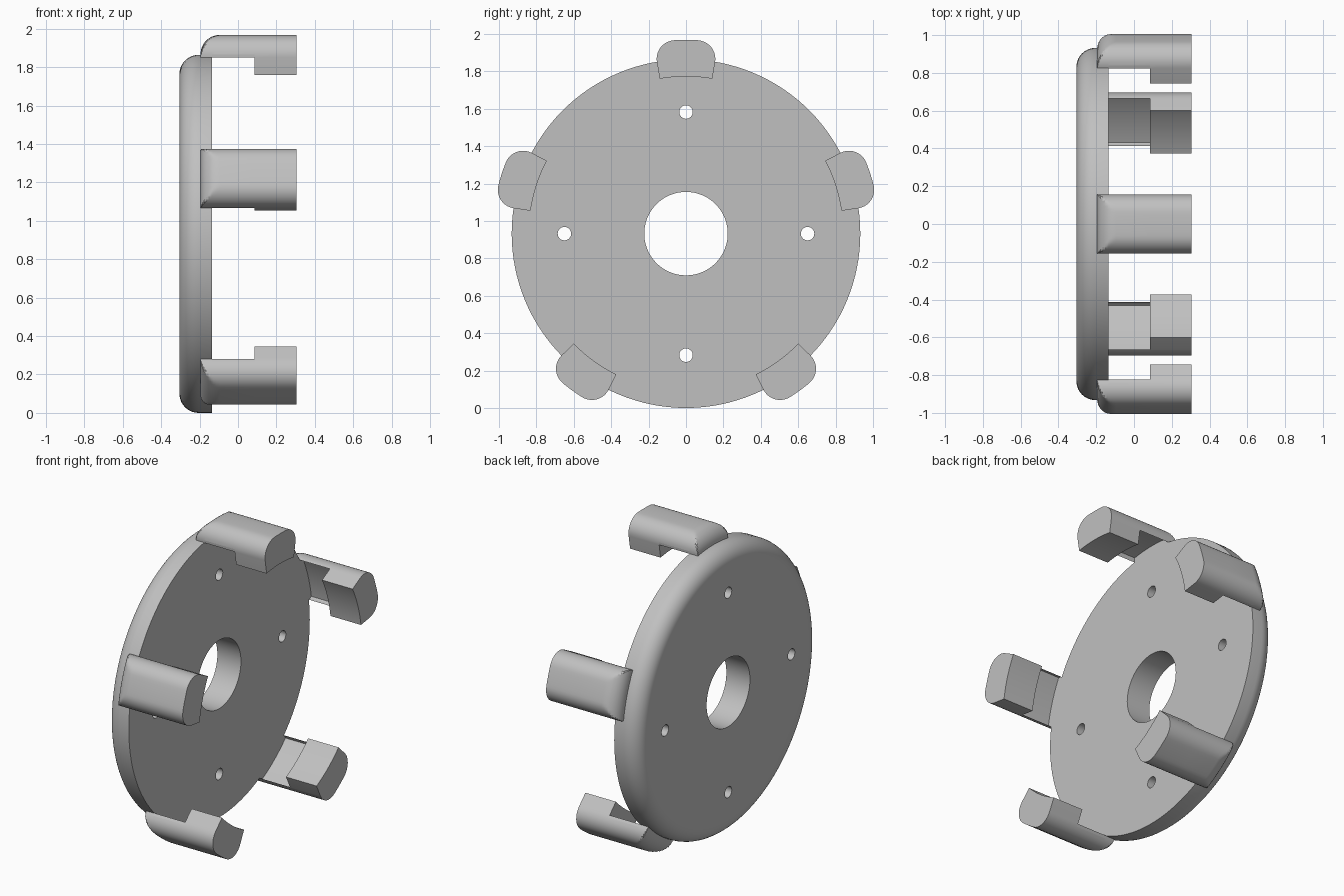
import bpy, bmesh
from math import sin, cos, asin, atan2, hypot, pi, sqrt, radians
from mathutils import Matrix, Vector

cube = bpy.data.objects.get("Cube")
if cube:
    bpy.data.objects.remove(cube)

CENTRE_Z = 0.932
DISC_R, HOLE_R = 0.932, 0.223
BACK_X, FACE_X = -0.305, -0.135
ARM_START, STEP_X, ARM_END = -0.195, 0.085, 0.305
OUTER_R, THIN_R, TIP_R = 1.036, 0.961, 0.84
HALF_ANGLE, FILLET, STEPS = 0.168, 0.1, 10

grey = bpy.data.materials.new("light grey")
grey.use_nodes = True
grey.diffuse_color = (0.53, 0.53, 0.53, 1)
grey.node_tree.nodes["Principled BSDF"].inputs["Base Color"].default_value = grey.diffuse_color


def finish(bm, name):
    """Turn a bmesh into a named object with clean normals."""
    bmesh.ops.remove_doubles(bm, verts=bm.verts, dist=1e-5)
    bmesh.ops.recalc_face_normals(bm, faces=bm.faces)
    mesh = bpy.data.meshes.new(name)
    bm.to_mesh(mesh)
    bm.free()
    obj = bpy.data.objects.new(name, mesh)
    bpy.context.collection.objects.link(obj)
    mesh.materials.append(grey)
    return obj


def smooth(obj):
    bpy.ops.object.select_all(action='DESELECT')
    obj.select_set(True)
    bpy.context.view_layer.objects.active = obj
    bpy.ops.object.shade_smooth_by_angle(angle=radians(25))


# Disc: a rounded plate turned about the x axis, with a centre hole
profile = [(FACE_X, HOLE_R), (BACK_X, HOLE_R)]
for i in range(STEPS + 1):
    t = i / STEPS * pi / 2
    profile.append((BACK_X + FILLET * (1 - cos(t)), DISC_R - FILLET * (1 - sin(t))))
profile.append((FACE_X, DISC_R))
bm = bmesh.new()
verts = [bm.verts.new((x, 0, r)) for x, r in profile]
edges = [bm.edges.new((verts[i - 1], verts[i])) for i in range(len(verts))]
bmesh.ops.spin(bm, geom=verts + edges, cent=(0, 0, 0), axis=(1, 0, 0),
               angle=2 * pi, steps=128, use_merge=True)
disc = finish(bm, "disc")
disc.location.z = CENTRE_Z

# Four screw holes through the disc
bm = bmesh.new()
for k in range(4):
    a = k * pi / 2
    place = Matrix.Translation((BACK_X, 0.65 * cos(a), 0.65 * sin(a))) @ Matrix.Rotation(pi / 2, 4, 'Y')
    bmesh.ops.create_cone(bm, cap_ends=True, segments=32, radius1=0.036,
                          radius2=0.036, depth=1, matrix=place)
cutter = finish(bm, "screw_hole_cutter")
cutter.location.z = CENTRE_Z
cutter.hide_render = True
cut = disc.modifiers.new("screw_holes", 'BOOLEAN')
cut.operation, cut.object, cut.solver = 'DIFFERENCE', cutter, 'EXACT'
bpy.context.view_layer.objects.active = disc
bpy.ops.object.modifier_apply(modifier=cut.name)
bpy.data.objects.remove(cutter)
smooth(disc)

# Arm cross-section: (angle, radius) pairs with rounded outer corners
round_r = OUTER_R - FILLET
round_angle = HALF_ANGLE - asin(FILLET / round_r)
corner = []
for i in range(STEPS + 1):
    d = HALF_ANGLE + pi / 2 + (round_angle - HALF_ANGLE - pi / 2) * i / STEPS
    px = round_r * cos(round_angle) + FILLET * cos(d)
    py = round_r * sin(round_angle) + FILLET * sin(d)
    corner.append((atan2(py, px), hypot(px, py)))
middle = [(round_angle * k / 3, OUTER_R) for k in (2, 1, 0, -1, -2)]
section = corner + middle + [(-a, r) for a, r in reversed(corner)]

# Stations along the arm: (x, outer limit, inner radius)
base_r = DISC_R - 0.03
stations = [(ARM_START, round_r, base_r)]
for a, r in corner:
    rise = r - round_r
    if rise > 1e-4:
        x = ARM_START + FILLET - sqrt(max(0, FILLET ** 2 - rise ** 2))
        stations.append((x, r, base_r))
# Split the rounded end where the foot stops at the disc face
foot = FACE_X - 0.001
limit = round_r + sqrt(FILLET ** 2 - (ARM_START + FILLET - foot) ** 2)
stations = ([s for s in stations if s[0] < foot]
            + [(foot, limit, base_r), (foot, limit, THIN_R)]
            + [(x, r, THIN_R) for x, r, _ in stations if x > foot]
            + [(STEP_X, OUTER_R, THIN_R), (STEP_X, OUTER_R, TIP_R), (ARM_END, OUTER_R, TIP_R)])


def make_arm(name, direction):
    bm = bmesh.new()

    def point(x, a, r):
        return bm.verts.new((x, r * cos(direction + a), r * sin(direction + a)))

    rings = []
    for x, cap, inner in stations:
        # Side corners of the thin part run into the rounded outer wall
        outer_pts = [point(x, a, max(min(r, cap), inner + 0.0005 if inner < THIN_R else 0))
                     for a, r in section]
        inner_pts = [point(x, a, min(inner, min(r, cap))) for a, r in section]
        rings.append((outer_pts, inner_pts))
    n = len(section)
    for (o1, i1), (o2, i2) in zip(rings, rings[1:]):
        loop1, loop2 = o1 + i1[::-1], o2 + i2[::-1]
        for k in range(2 * n):
            bm.faces.new((loop1[k - 1], loop1[k], loop2[k], loop2[k - 1]))
    for o, i in (rings[0], rings[-1]):
        for k in range(n - 1):
            bm.faces.new((o[k], o[k + 1], i[k + 1], i[k]))
    bmesh.ops.remove_doubles(bm, verts=bm.verts, dist=1e-5)
    bmesh.ops.dissolve_degenerate(bm, edges=bm.edges, dist=1e-5)
    arm = finish(bm, name)
    arm.location.z = CENTRE_Z
    smooth(arm)


# Five hooked arms evenly spaced around the rim
for k, name in enumerate(("top_arm", "upper_left_arm", "lower_left_arm",
                          "lower_right_arm", "upper_right_arm")):
    make_arm(name, pi / 2 + k * 2 * pi / 5)
